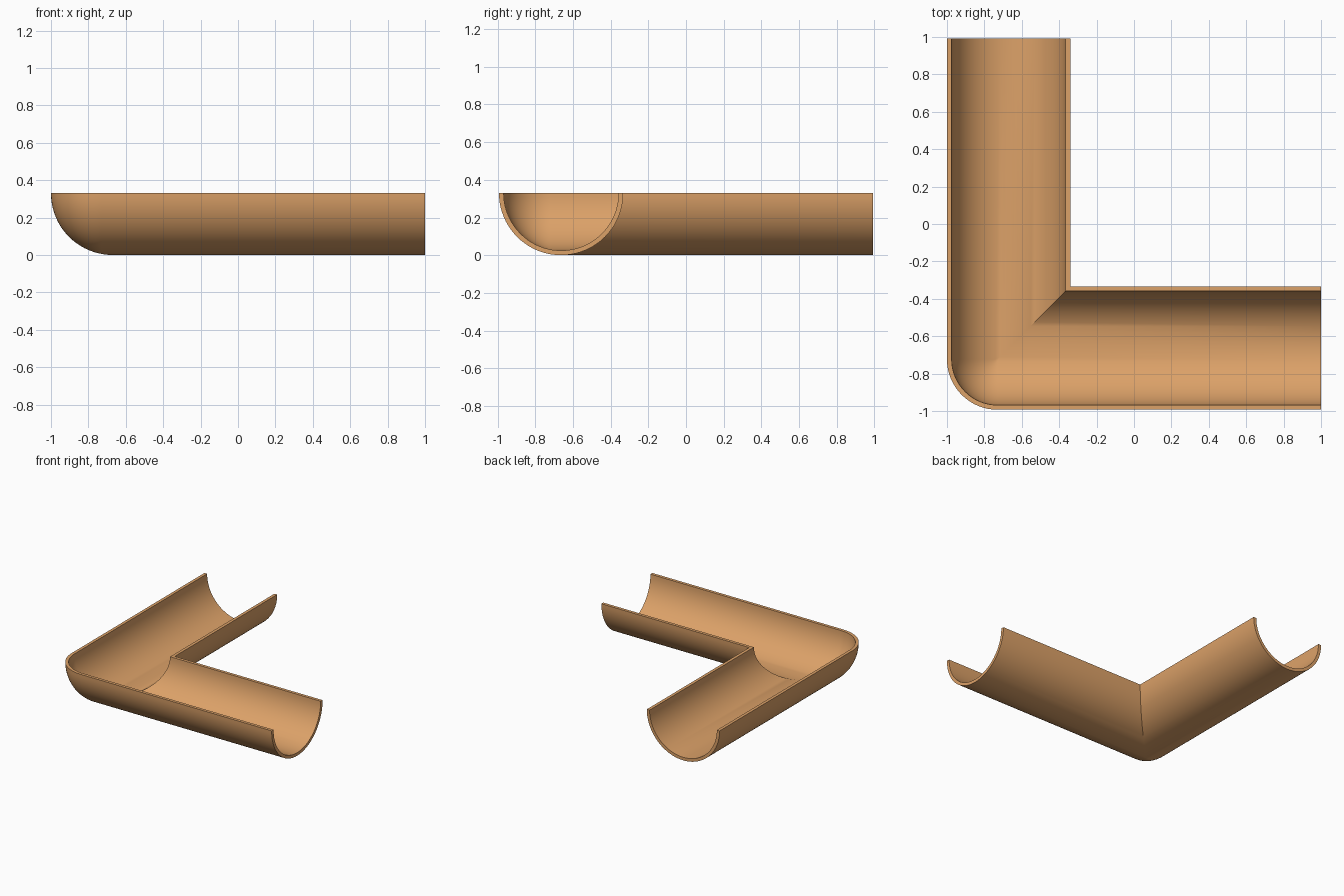
import bpy, bmesh
from math import cos, sin, pi, radians

if "Cube" in bpy.data.objects:
    bpy.data.objects.remove(bpy.data.objects["Cube"])

R, WALL = 0.33, 0.025          # outer radius and wall thickness
CX, CY = -0.67, -0.663         # centre lines of the two legs
END_X, END_Y = 1.0, 0.993      # open ends
FILLET = 0.06                  # offset beyond which the outer corner is rounded
SEG, ARC = 40, 16

# closed half-ring profile: (outward offset, height)
outer = [(R * cos(pi * i / SEG), R - R * sin(pi * i / SEG)) for i in range(SEG + 1)]
r = R - WALL
inner = [(r * cos(pi * i / SEG), R - r * sin(pi * i / SEG)) for i in range(SEG, -1, -1)]
profile = outer + inner


def track(u):
    """Plan path of one profile point around the corner."""
    pts = [(CX - u, END_Y)]
    rad, f = max(0.0, u - FILLET), min(u, FILLET)
    for k in range(ARC + 1):
        a = pi + (pi / 2) * k / ARC
        pts.append((CX - f + rad * cos(a), CY - f + rad * sin(a)))
    pts.append((END_X, CY - u))
    return pts


# sweep the profile along the L
bm = bmesh.new()
rows = [[bm.verts.new((x, y, z)) for x, y in track(u)] for u, z in profile]
n = len(rows)
for i in range(n):
    a, b = rows[i], rows[(i + 1) % n]
    for k in range(len(a) - 1):
        bm.faces.new((a[k], a[k + 1], b[k + 1], b[k]))

# end caps of the wall
for k in (0, -1):
    for i in range(SEG):
        bm.faces.new((rows[i][k], rows[i + 1][k], rows[n - 2 - i][k], rows[n - 1 - i][k]))

bmesh.ops.remove_doubles(bm, verts=bm.verts, dist=1e-5)
bmesh.ops.recalc_face_normals(bm, faces=bm.faces)
mesh = bpy.data.meshes.new("gutter_corner")
bm.to_mesh(mesh)
bm.free()
gutter = bpy.data.objects.new("gutter_corner", mesh)
bpy.context.collection.objects.link(gutter)

# copper colour and smooth shading
mat = bpy.data.materials.new("copper")
mat.diffuse_color = (0.72, 0.36, 0.14, 1)
mat.use_nodes = True
mat.node_tree.nodes["Principled BSDF"].inputs["Base Color"].default_value = mat.diffuse_color
mesh.materials.append(mat)
bpy.context.view_layer.objects.active = gutter
gutter.select_set(True)
bpy.ops.object.shade_smooth_by_angle(angle=radians(30))
